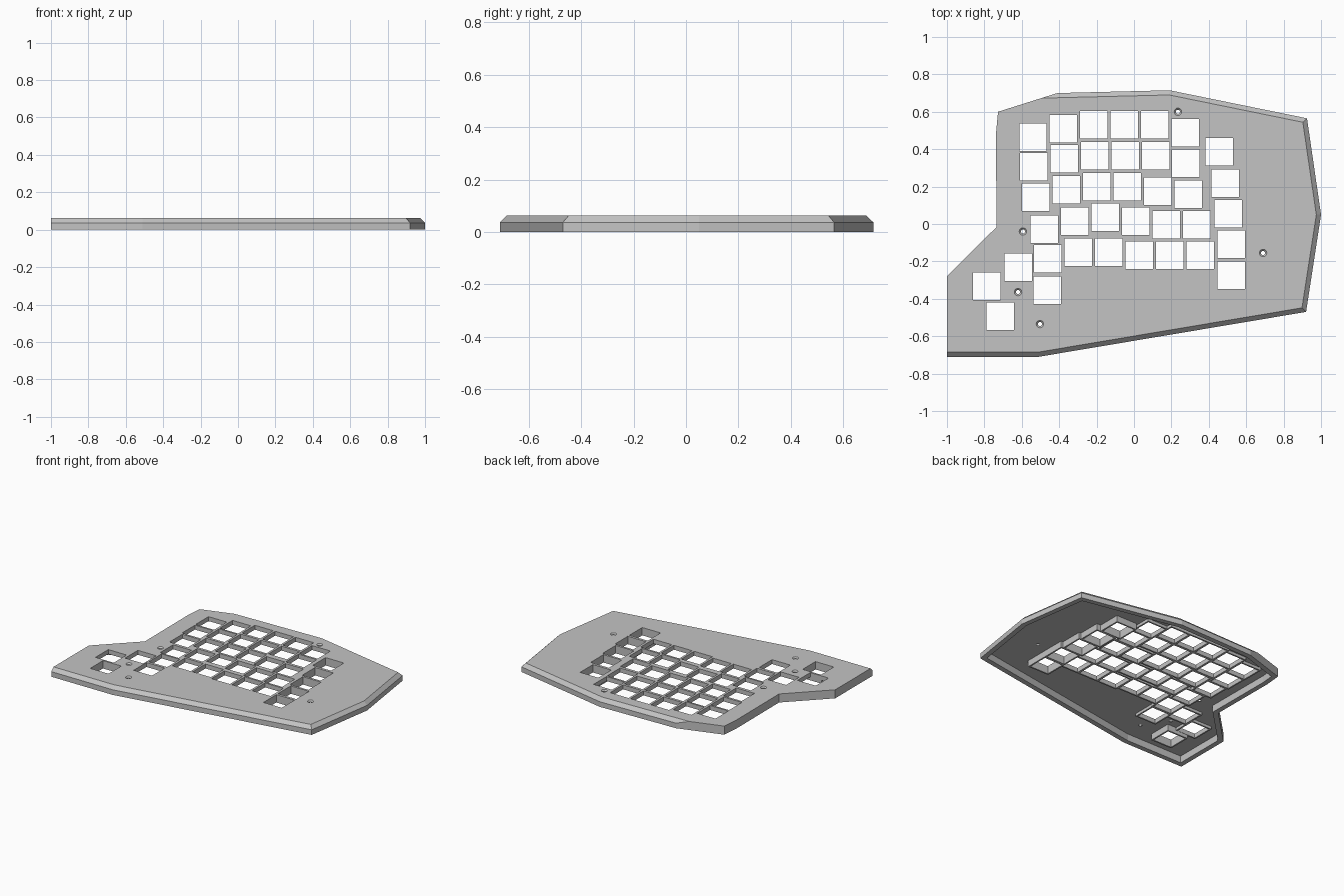
import bpy, bmesh, math
from mathutils import Vector

cube = bpy.data.objects.get("Cube")
if cube:
    bpy.data.objects.remove(cube, do_unlink=True)

TOP, SHOULDER, BEVEL = 0.062, 0.037, 0.025
CEILING, WALL = 0.05, 0.036
KEY, PITCH, RIM = 0.147, 0.163, 0.011

grey = bpy.data.materials.new("light_grey")
grey.use_nodes = True
grey.diffuse_color = (0.55, 0.55, 0.55, 1)
grey.node_tree.nodes["Principled BSDF"].inputs["Base Color"].default_value = grey.diffuse_color

# Plan of the case, counter-clockwise from the front left corner
outline = [Vector(p) for p in (
    (-1, -0.71), (-0.51, -0.71), (0.92, -0.47), (1, 0.05), (0.925, 0.565),
    (0.19, 0.715), (-0.41, 0.70), (-0.727, 0.60), (-0.738, 0.48),
    (-0.735, -0.016), (-1, -0.28))]
BEVELLED_EDGES = 6


def outward(a, b):
    d = (b - a).normalized()
    return Vector((d.y, -d.x))


def inset(points, dist):
    """Move every edge of the polygon inwards by dist."""
    result = []
    for i, p in enumerate(points):
        n1 = outward(points[i - 1], p)
        n2 = outward(p, points[(i + 1) % len(points)])
        result.append(p - (n1 + n2) * dist / (1 + n1.dot(n2)))
    return result


def add_prism(bm, points, z0, z1):
    low = [bm.verts.new((p[0], p[1], z0)) for p in points]
    high = [bm.verts.new((p[0], p[1], z1)) for p in points]
    bm.faces.new(low[::-1])
    bm.faces.new(high)
    for i in range(len(points)):
        j = (i + 1) % len(points)
        bm.faces.new((low[i], low[j], high[j], high[i]))


def add_box(bm, centre, size, z0, z1):
    h = size / 2
    x, y = centre
    add_prism(bm, [(x - h, y - h), (x + h, y - h), (x + h, y + h), (x - h, y + h)], z0, z1)


def make_object(name, bm, helper=False):
    bmesh.ops.recalc_face_normals(bm, faces=bm.faces)
    mesh = bpy.data.meshes.new(name)
    bm.to_mesh(mesh)
    bm.free()
    mesh.materials.append(grey)
    obj = bpy.data.objects.new(name, mesh)
    bpy.context.collection.objects.link(obj)
    obj.hide_render = helper
    if helper:
        obj.hide_set(True)
    return obj


def combine(obj, other, operation):
    mod = obj.modifiers.new(other.name, 'BOOLEAN')
    mod.object, mod.operation = other, operation
    mod.solver, mod.use_self = 'EXACT', True


# Case body: a slab with the front, right and back top edges planed off
bm = bmesh.new()
add_prism(bm, outline, 0, TOP)
for a, b in zip(outline[:BEVELLED_EDGES], outline[1:]):
    n = outward(a, b)
    normal = Vector((n.x * (TOP - SHOULDER), n.y * (TOP - SHOULDER), BEVEL))
    cut = bmesh.ops.bisect_plane(
        bm, geom=bm.verts[:] + bm.edges[:] + bm.faces[:], dist=1e-6,
        plane_co=(a.x, a.y, SHOULDER), plane_no=normal, clear_outer=True)
    rim = [e for e in cut["geom_cut"] if isinstance(e, bmesh.types.BMEdge)]
    bmesh.ops.edgeloop_fill(bm, edges=[e for e in rim if e.is_boundary])
case = make_object("case", bm)

# Hollow underside
bm = bmesh.new()
add_prism(bm, inset(outline, WALL), -0.1, CEILING)
cavity = make_object("cavity_cutter", bm, True)

# Key positions: staggered rows, an outer column and a thumb cluster
row_starts = (-0.54, -0.537, -0.524, -0.48, -0.46)
column_ys = ((0.465, 0.305, 0.142, -0.027, -0.187),
             (0.508, 0.348, 0.182, 0.016, -0.15),
             (0.53, 0.364, 0.2, 0.037, -0.15),
             (0.53, 0.364, 0.2, 0.016, -0.166),
             (0.53, 0.364, 0.176, -0.005, -0.166),
             (0.487, 0.326, 0.158, -0.005, -0.166))
keys = [(x + PITCH * i, y) for i, ys in enumerate(column_ys)
        for x, y in zip(row_starts, ys)]
keys += [(-0.62, -0.23), (-0.786, -0.332), (-0.465, -0.353)]
deep_keys = [(0.455, 0.385), (0.487, 0.219), (0.503, 0.056),
             (0.52, -0.107), (0.52, -0.273), (-0.716, -0.492)]

# Collars hanging below the plate around the key openings
bm = bmesh.new()
for group, bottom in ((keys, 0.03), (deep_keys, 0.005)):
    for k in group:
        add_box(bm, k, KEY + 2 * RIM, bottom, TOP - 0.006)
collars = make_object("key_collars", bm, True)

# Key openings
bm = bmesh.new()
for k in keys + deep_keys:
    add_box(bm, k, KEY, -0.1, 0.2)
openings = make_object("key_cutter", bm, True)

# Countersunk screw holes
bm = bmesh.new()
for x, y in ((0.235, 0.6), (-0.594, -0.04), (-0.62, -0.364), (-0.503, -0.535), (0.69, -0.155)):
    rings = []
    for r, z in ((0.011, -0.1), (0.011, TOP - 0.009), (0.02, TOP), (0.02, 0.1)):
        angles = [math.tau * i / 20 for i in range(20)]
        rings.append([bm.verts.new((x + r * math.cos(t), y + r * math.sin(t), z)) for t in angles])
    bm.faces.new(rings[0][::-1])
    bm.faces.new(rings[-1])
    for lo, hi in zip(rings, rings[1:]):
        for i in range(20):
            j = (i + 1) % 20
            bm.faces.new((lo[i], lo[j], hi[j], hi[i]))
screws = make_object("screw_cutter", bm, True)

combine(case, cavity, 'DIFFERENCE')
combine(case, collars, 'UNION')
combine(case, openings, 'DIFFERENCE')
combine(case, screws, 'DIFFERENCE')
